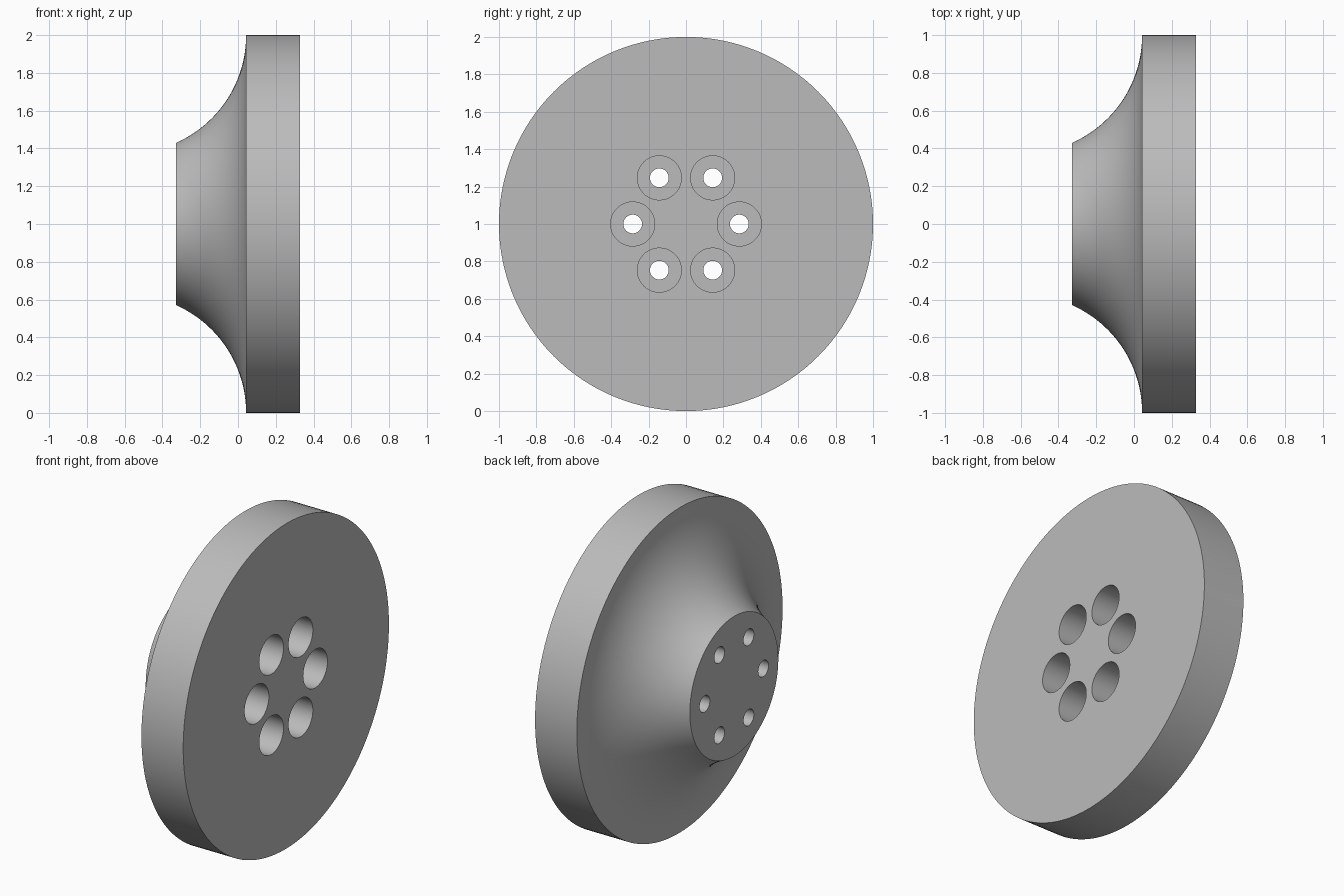
import bpy, bmesh, math
from mathutils import Vector, Matrix

cube = bpy.data.objects.get("Cube")
if cube:
    bpy.data.objects.remove(cube, do_unlink=True)

HALF = 0.327           # half the thickness along x
RIM_X = 0.043          # where the rim meets the flare
RIM_R, HUB_R = 1.0, 0.43
BOLT_R, BORE_R, HOLE_R = 0.285, 0.118, 0.05
FLOOR_X = -0.21        # bottom of the counterbores
CENTRE = Vector((0, 0, 1))

grey = bpy.data.materials.new("plain grey")
grey.use_nodes = True
colour = (0.5, 0.5, 0.5, 1)
grey.diffuse_color = colour
grey.node_tree.nodes["Principled BSDF"].inputs["Base Color"].default_value = colour


def lathe(bm, profile, steps, centre):
    """Turn an (x, radius) profile about the x axis and cap both ends."""
    verts = [bm.verts.new(centre + Vector((x, 0, r))) for x, r in profile]
    edges = [bm.edges.new(pair) for pair in zip(verts, verts[1:])]
    bmesh.ops.spin(bm, geom=verts + edges, cent=centre, axis=(1, 0, 0),
                   angle=math.tau, steps=steps, use_merge=True)
    bmesh.ops.remove_doubles(bm, verts=bm.verts[:], dist=1e-5)
    open_edges = [e for e in bm.edges if e.is_boundary]
    bmesh.ops.holes_fill(bm, edges=open_edges, sides=0)


def make_object(name, bm):
    bmesh.ops.recalc_face_normals(bm, faces=bm.faces[:])
    mesh = bpy.data.meshes.new(name)
    bm.to_mesh(mesh)
    bm.free()
    obj = bpy.data.objects.new(name, mesh)
    bpy.context.collection.objects.link(obj)
    mesh.materials.append(grey)
    return obj


# Flared disc: hub face, concave arc, straight rim
run, drop = RIM_X + HALF, RIM_R - HUB_R
arc_r = (run ** 2 + drop ** 2) / (2 * run)
arc_end = math.asin(drop / arc_r)
ARC_STEPS = 24
profile = []
for i in range(ARC_STEPS + 1):
    a = arc_end * (1 - i / ARC_STEPS)
    profile.append((RIM_X - arc_r + arc_r * math.cos(a), RIM_R - arc_r * math.sin(a)))
profile.append((HALF, RIM_R))
bm = bmesh.new()
lathe(bm, profile, 128, CENTRE)
disc = make_object("flared_disc", bm)

# Six stepped cutters: wide counterbore, narrow through hole
bm = bmesh.new()
step = [(-HALF - 0.1, HOLE_R), (FLOOR_X, HOLE_R), (FLOOR_X, BORE_R), (HALF + 0.1, BORE_R)]
for i in range(6):
    offset = Matrix.Rotation(i * math.tau / 6, 3, 'X') @ Vector((0, BOLT_R, 0))
    lathe(bm, step, 48, CENTRE + offset)
cutter = make_object("bolt_hole_cutter", bm)
cutter.hide_render = True

# Cut the holes, then drop the cutter
bpy.ops.object.select_all(action='DESELECT')
disc.select_set(True)
bpy.context.view_layer.objects.active = disc
cut = disc.modifiers.new("bolt holes", 'BOOLEAN')
cut.operation = 'DIFFERENCE'
cut.solver = 'EXACT'
cut.object = cutter
bpy.ops.object.modifier_apply(modifier=cut.name)
bpy.data.objects.remove(cutter, do_unlink=True)

bpy.ops.object.shade_smooth_by_angle(angle=math.radians(30))
